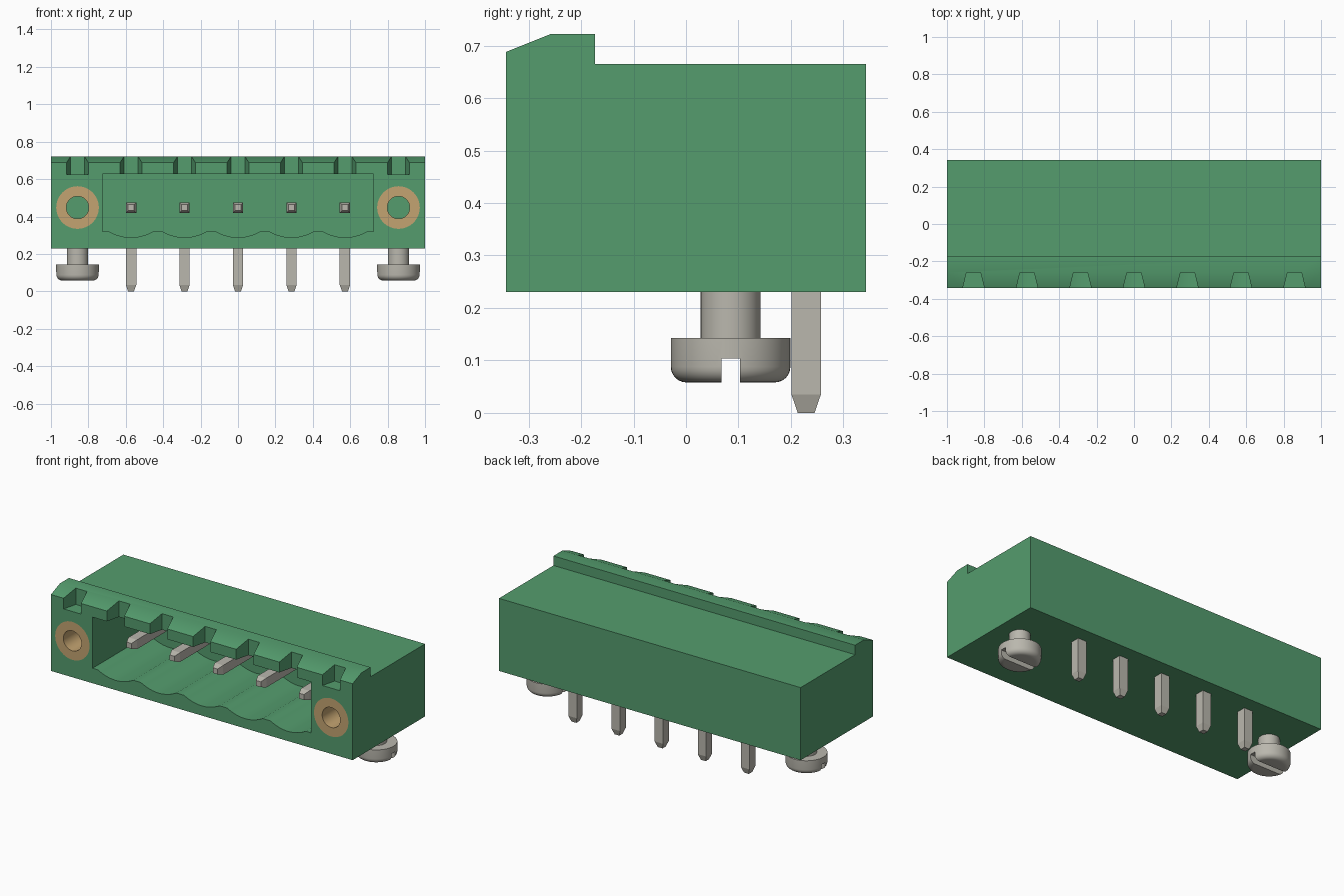
import bpy, bmesh, math
from mathutils import Matrix, Vector

cube = bpy.data.objects.get("Cube")
if cube:
    bpy.data.objects.remove(cube, do_unlink=True)


def material(name, rgb):
    m = bpy.data.materials.new(name)
    m.use_nodes = True
    m.diffuse_color = (*rgb, 1)
    bsdf = m.node_tree.nodes["Principled BSDF"]
    bsdf.inputs["Base Color"].default_value = (*rgb, 1)
    bsdf.inputs["Roughness"].default_value = 0.6
    return m


GREEN = material("green plastic", (0.089, 0.335, 0.155))
BRASS = material("brass", (0.55, 0.37, 0.165))
STEEL = material("tinned metal", (0.49, 0.475, 0.42))

PITCH = 0.286
PIN_X = [PITCH * i for i in range(-2, 3)]
SIDE_X = 3 * PITCH            # screws and threaded inserts
PIN_Z = 0.448                 # height of the contacts
FRONT, BACK = -0.343, 0.343
BOTTOM, CEILING = 0.23, 0.626
SEGS = 48


def finish(bm, name, mat):
    bmesh.ops.recalc_face_normals(bm, faces=bm.faces)
    mesh = bpy.data.meshes.new(name)
    bm.to_mesh(mesh)
    bm.free()
    mesh.materials.append(mat)
    ob = bpy.data.objects.new(name, mesh)
    bpy.context.collection.objects.link(ob)
    return ob


def prism(name, points, offset, mat):
    """Extrude a planar outline of 3D points along an offset."""
    bm = bmesh.new()
    face = bm.faces.new([bm.verts.new(p) for p in points])
    ext = bmesh.ops.extrude_face_region(bm, geom=[face])
    verts = [g for g in ext["geom"] if isinstance(g, bmesh.types.BMVert)]
    bmesh.ops.translate(bm, verts=verts, vec=Vector(offset))
    return finish(bm, name, mat)


def lathe(name, profile, matrix, mat):
    """Spin a closed (radius, height) profile about z, then place it."""
    bm = bmesh.new()
    verts = [bm.verts.new((r, 0, z)) for r, z in profile]
    edges = [bm.edges.new((v, verts[(i + 1) % len(verts)])) for i, v in enumerate(verts)]
    bmesh.ops.spin(bm, geom=verts + edges, cent=(0, 0, 0), axis=(0, 0, 1),
                   angle=2 * math.pi, steps=SEGS, use_duplicate=False)
    bmesh.ops.remove_doubles(bm, verts=bm.verts, dist=1e-5)
    bmesh.ops.dissolve_degenerate(bm, edges=bm.edges, dist=1e-6)
    bmesh.ops.transform(bm, matrix=matrix, verts=bm.verts)
    return finish(bm, name, mat)


def cut(target, cutter):
    """Subtract the cutter and remove it."""
    cutter.hide_render = True
    mod = target.modifiers.new("cut", "BOOLEAN")
    mod.operation, mod.solver, mod.object = "DIFFERENCE", "EXACT", cutter
    bpy.context.view_layer.objects.active = target
    bpy.ops.object.modifier_apply(modifier=mod.name)
    bpy.data.objects.remove(cutter, do_unlink=True)


def smooth(ob):
    bpy.ops.object.select_all(action="DESELECT")
    ob.select_set(True)
    bpy.context.view_layer.objects.active = ob
    bpy.ops.object.shade_smooth_by_angle(angle=math.radians(30))


# Housing: side profile with the raised, chamfered front lip
side = [(FRONT, BOTTOM), (BACK, BOTTOM), (BACK, 0.665), (-0.173, 0.665),
        (-0.173, 0.722), (-0.258, 0.722), (FRONT, 0.688)]
housing = prism("housing", [(-1, y, z) for y, z in side], (2, 0, 0), GREEN)

# Socket cavity with a scalloped floor under each contact
outline = [(0.724, CEILING), (-0.724, CEILING), (-0.724, 0.32)]
for px in PIN_X:
    for k in range(13):
        t = k / 6 - 1
        outline.append((px + 0.118 * t, 0.288 + 0.032 * t * t))
outline.append((0.724, 0.32))
cut(housing, prism("cavity_cutter", [(x, FRONT - 0.05, z) for x, z in outline],
                   (0, 0.563, 0), GREEN))

# Tapered coding notches along the lip
for i in range(-3, 4):
    cx = i * PITCH
    plan = [(cx - 0.072, -0.40), (cx + 0.072, -0.40), (cx + 0.037, -0.258), (cx - 0.037, -0.258)]
    cut(housing, prism("notch_cutter", [(x, y, 0.624) for x, y in plan], (0, 0, 0.2), GREEN))

# Flanged sides: insert bores, threaded inserts and screws
for s, label in ((1, "left"), (-1, "right")):
    x = s * SIDE_X
    place = Matrix.Translation((x, FRONT, PIN_Z)) @ Matrix.Rotation(-math.pi / 2, 4, "X")
    bore = [(0, -0.05), (0.114, -0.05), (0.114, 0.3), (0, 0.3)]
    cut(housing, lathe("bore_cutter", bore, place, GREEN))
    tube = [(0.06, 0), (0.114, 0), (0.114, 0.3), (0.06, 0.3)]
    smooth(lathe(label + "_threaded_insert", tube, place, BRASS))

    # Screw with a rounded head
    rounded = [(0.084 + 0.03 * math.sin(a), 0.088 - 0.03 * math.cos(a))
               for a in (math.radians(15 * k) for k in range(7))]
    profile = [(0, 0.058)] + rounded + [(0.114, 0.143), (0.057, 0.143), (0.057, 0.24), (0, 0.24)]
    screw = lathe(label + "_screw", profile, Matrix.Translation((x, 0.085, 0)), STEEL)
    slot = [(x - 0.15, y, z) for y, z in ((0.068, 0.03), (0.103, 0.03), (0.103, 0.104), (0.068, 0.104))]
    cut(screw, prism("slot_cutter", slot, (0.3, 0, 0), STEEL))
    smooth(screw)

smooth(housing)


# Right-angle contact pins with tapered ends
def pin(name, x):
    h, tip, py = 0.028, 0.016, 0.229
    corners = [(-1, -1), (1, -1), (1, 1), (-1, 1)]
    rings = [
        [(x + a * tip, -0.215, PIN_Z + b * tip) for a, b in corners],
        [(x + a * h, -0.18, PIN_Z + b * h) for a, b in corners],
        [(x + a * h, py + b * h, PIN_Z + b * h) for a, b in corners],
        [(x + a * h, py + b * h, 0.035) for a, b in corners],
        [(x + a * tip, py + b * tip, 0) for a, b in corners],
    ]
    bm = bmesh.new()
    loops = [[bm.verts.new(p) for p in ring] for ring in rings]
    for lo, hi in zip(loops, loops[1:]):
        for k in range(4):
            n = (k + 1) % 4
            bm.faces.new((lo[k], lo[n], hi[n], hi[k]))
    bm.faces.new(loops[0])
    bm.faces.new(loops[-1])
    finish(bm, name, STEEL)


for i, px in enumerate(PIN_X):
    pin(f"contact_pin_{i + 1}", px)
